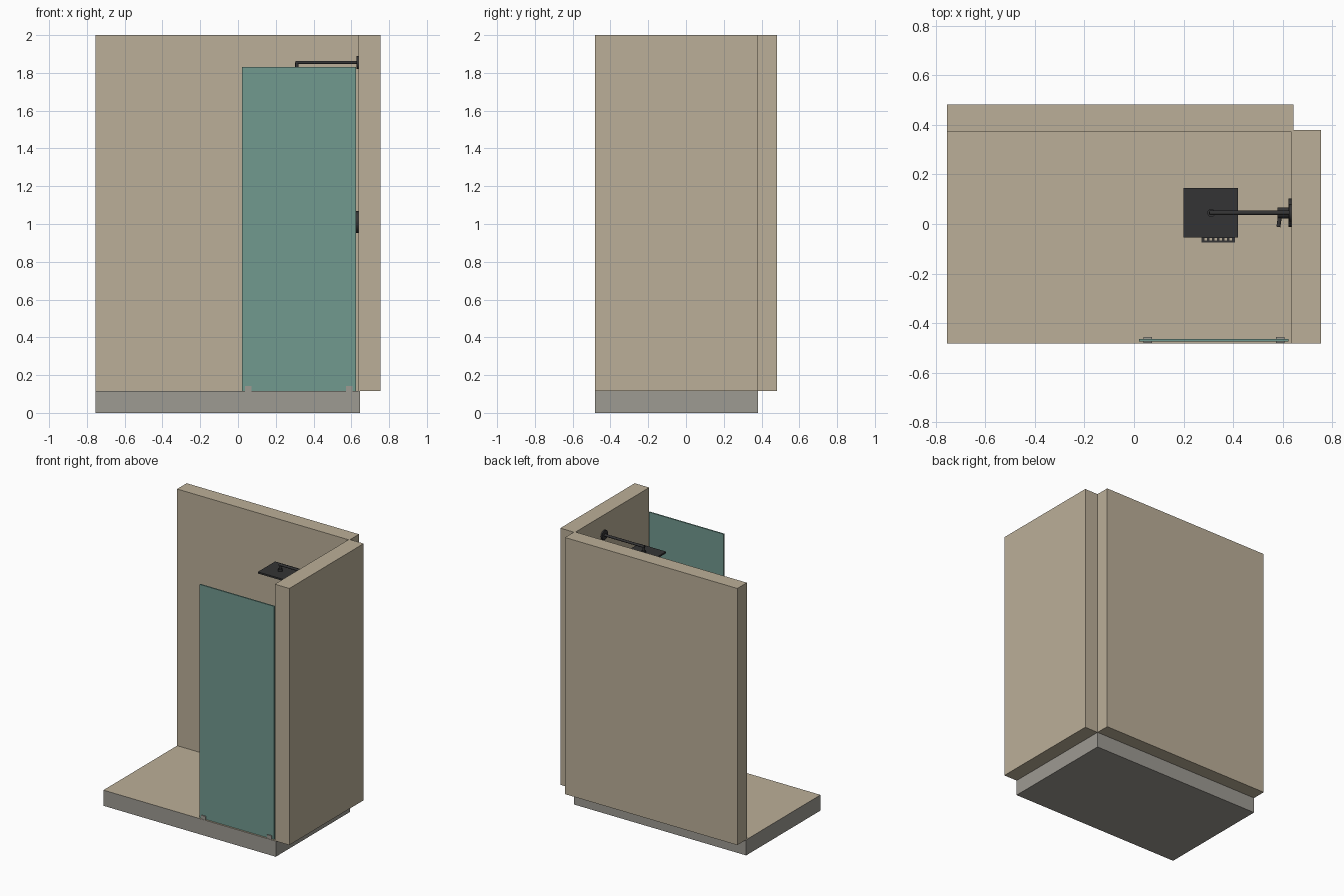
import bpy
import bmesh
from mathutils import Vector

cube = bpy.data.objects.get("Cube")
if cube:
    bpy.data.objects.remove(cube, do_unlink=True)


def material(name, r, g, b):
    m = bpy.data.materials.new(name)
    m.use_nodes = True
    m.diffuse_color = (r, g, b, 1)
    m.node_tree.nodes["Principled BSDF"].inputs["Base Color"].default_value = (r, g, b, 1)
    return m


TAN = material("tan_tile", 0.50, 0.43, 0.315)
GREY = material("grey_concrete", 0.34, 0.325, 0.29)
TEAL = material("teal_glass", 0.165, 0.32, 0.275)
BLACK = material("matte_black", 0.034, 0.034, 0.035)


def finish(name, bm, *mats):
    bmesh.ops.recalc_face_normals(bm, faces=bm.faces)
    me = bpy.data.meshes.new(name)
    bm.to_mesh(me)
    bm.free()
    ob = bpy.data.objects.new(name, me)
    bpy.context.collection.objects.link(ob)
    for m in mats:
        me.materials.append(m)
    return ob


def add_box(bm, lo, hi):
    lo, hi = Vector(lo), Vector(hi)
    verts = bmesh.ops.create_cube(bm, size=1)["verts"]
    for v in verts:
        v.co = (lo + hi) / 2 + v.co * (hi - lo)


def box(name, lo, hi, mat):
    bm = bmesh.new()
    add_box(bm, lo, hi)
    return finish(name, bm, mat)


def rod(name, a, b, radius, mat, sides=24):
    """Cylinder running from point a to point b."""
    a, b = Vector(a), Vector(b)
    bm = bmesh.new()
    bmesh.ops.create_cone(bm, cap_ends=True, segments=sides,
                          radius1=radius, radius2=radius, depth=(b - a).length)
    turn = (b - a).to_track_quat("Z", "Y")
    for v in bm.verts:
        v.co = turn @ v.co + (a + b) / 2
    ob = finish(name, bm, mat)
    for p in ob.data.polygons:
        p.use_smooth = len(p.vertices) == 4
    return ob


# Main extents
LEFT, RIGHT, OUTER = -0.755, 0.645, 0.755
FRONT, BACK, REAR = -0.483, 0.38, 0.483
FLOOR, TOP, TILE = 0.115, 2.0, 0.008

# Floor slab with a tiled top face
base = box("floor_slab", (LEFT, FRONT, 0), (RIGHT, BACK, FLOOR), GREY)
base.data.materials.append(TAN)
for p in base.data.polygons:
    p.material_index = int(p.normal.z > 0.5)

# Walls and their thin tile linings
box("back_wall", (LEFT, BACK, FLOOR), (RIGHT, REAR, TOP), TAN)
box("side_wall", (RIGHT, FRONT, FLOOR), (OUTER, BACK, TOP), TAN)
box("back_wall_tiles", (LEFT, BACK - TILE, FLOOR), (RIGHT, BACK, TOP), TAN)
box("side_wall_tiles", (RIGHT - TILE, FRONT, FLOOR), (RIGHT, BACK - TILE, TOP), TAN)

# Glass screen held by two floor clamps
box("glass_screen", (0.02, -0.474, FLOOR + 0.002), (0.625, -0.464, 1.83), TEAL)
for side, x in (("right", 0.055), ("left", 0.59)):
    bm = bmesh.new()
    for y in (-0.481, -0.464):
        add_box(bm, (x - 0.017, y, FLOOR), (x + 0.017, y + 0.007, FLOOR + 0.027))
    finish(side + "_glass_clamp", bm, GREY)

# Shower arm and square rain head
WALL, Y, ARM_Z = RIGHT - TILE, 0.045, 1.855
rod("arm_flange", (WALL - 0.01, Y, ARM_Z), (WALL, Y, ARM_Z), 0.035, BLACK)
rod("shower_arm", (0.305, Y, ARM_Z), (WALL, Y, ARM_Z), 0.009, BLACK)
rod("arm_drop", (0.312, Y, 1.808), (0.312, Y, ARM_Z), 0.009, BLACK)
rod("head_joint", (0.312, Y, 1.808), (0.312, Y, 1.825), 0.016, BLACK)
box("shower_head", (0.2, -0.055, 1.798), (0.42, 0.145, 1.81), BLACK)

# Mixer valve with lever
VALVE_Z = 1.01
rod("valve_plate", (WALL - 0.012, Y, VALVE_Z), (WALL, Y, VALVE_Z), 0.058, BLACK, 32)
rod("valve_body", (0.58, Y, VALVE_Z), (WALL - 0.01, Y, VALVE_Z), 0.022, BLACK)
rod("valve_lever", (0.592, Y, VALVE_Z), (0.583, -0.012, VALVE_Z), 0.008, BLACK, 16)

# Square floor drain with rows of openings
DX, DY, HALF = 0.34, -0.007, 0.068
box("floor_drain", (DX - HALF, DY - HALF, FLOOR),
    (DX + HALF, DY + HALF, FLOOR + 0.005), BLACK)
bm = bmesh.new()
for i in range(6):
    for j in range(6):
        x, y = DX + (i - 2.5) * 0.02, DY + (j - 2.5) * 0.022
        add_box(bm, (x - 0.005, y - 0.005, FLOOR + 0.004),
                (x + 0.005, y + 0.005, FLOOR + 0.006))
finish("drain_openings", bm, TAN)
